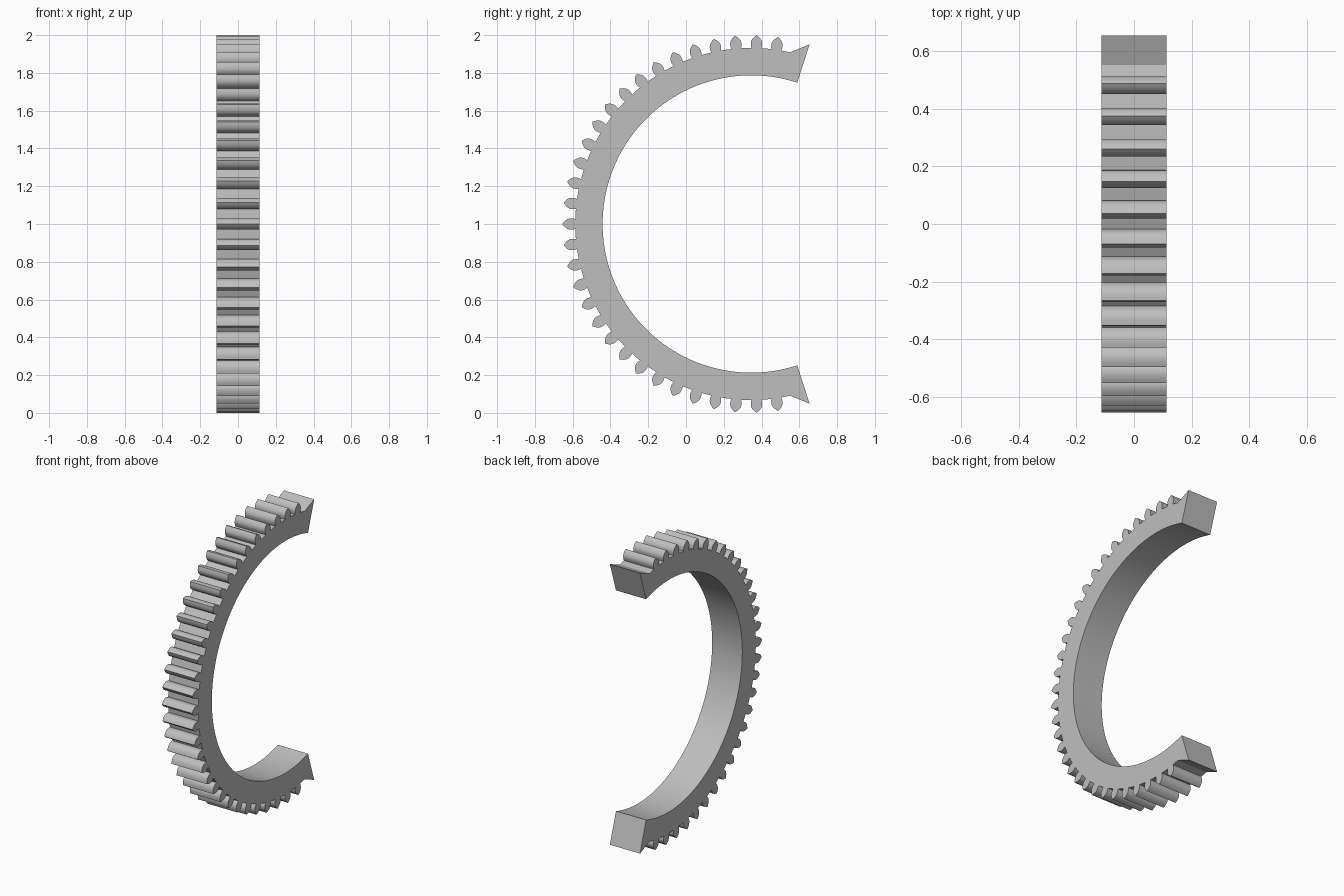
import bpy, bmesh
from math import sin, cos, pi, radians

if "Cube" in bpy.data.objects:
    bpy.data.objects.remove(bpy.data.objects["Cube"], do_unlink=True)

HALF_WIDTH = 0.113
CENTRE_Y, CENTRE_Z = 0.3455, 1.0
INNER, ROOT, TIP = 0.787, 0.932, 1.0
BULGE, TOOTH_HALF = 0.955, 0.03      # radius and half thickness at the widest point
PITCH = 2 * pi / 55
SIDE_TEETH = 15                      # teeth on each side of the middle one
END = radians(108)                   # half sweep of the open ring
PAD = radians(102.8)                 # where the root rises into the end face
STEPS = 7


def polar(radius, angle):
    """Point on the ring; angle 0 points to the front, positive goes up."""
    return CENTRE_Y - radius * cos(angle), CENTRE_Z + radius * sin(angle)


def flank():
    """Half tooth from root to tip as (radius, half thickness)."""
    points = [(ROOT, 0.026), ((ROOT + BULGE) / 2, 0.029)]
    for i in range(STEPS + 1):
        t = i / STEPS
        points.append((BULGE + (TIP - BULGE) * t, TOOTH_HALF * (1 - t ** 2.2)))
    return points


# Outline: toothed outer edge, then the smooth inner arc back
half = flank()
outline = [polar(TIP, -END), polar(ROOT, -PAD)]
for n in range(-SIDE_TEETH, SIDE_TEETH + 1):
    a = n * PITCH
    outline += [polar(r, a - h / r) for r, h in half]
    outline += [polar(r, a + h / r) for r, h in reversed(half[:-1])]
    if n < SIDE_TEETH:
        outline.append(polar(ROOT, a + PITCH / 2))
outline += [polar(ROOT, PAD), polar(TIP, END)]
ARC = 96
outline += [polar(INNER, END - 2 * END * i / ARC) for i in range(ARC + 1)]

# Extrude the outline across the width
bm = bmesh.new()
face = bm.faces.new([bm.verts.new((-HALF_WIDTH, y, z)) for y, z in outline])
extruded = bmesh.ops.extrude_face_region(bm, geom=[face])
moved = [v for v in extruded["geom"] if isinstance(v, bmesh.types.BMVert)]
bmesh.ops.translate(bm, verts=moved, vec=(2 * HALF_WIDTH, 0, 0))
bmesh.ops.recalc_face_normals(bm, faces=bm.faces)
mesh = bpy.data.meshes.new("gear_segment")
bm.to_mesh(mesh)
bm.free()

# Plain grey material
grey = bpy.data.materials.new("plain grey")
grey.use_nodes = True
colour = (0.52, 0.52, 0.52, 1)
grey.diffuse_color = colour
grey.node_tree.nodes["Principled BSDF"].inputs["Base Color"].default_value = colour
mesh.materials.append(grey)

gear = bpy.data.objects.new("gear_segment", mesh)
bpy.context.collection.objects.link(gear)
bpy.ops.object.select_all(action="DESELECT")
gear.select_set(True)
bpy.context.view_layer.objects.active = gear
bpy.ops.object.shade_smooth_by_angle(angle=radians(30))
